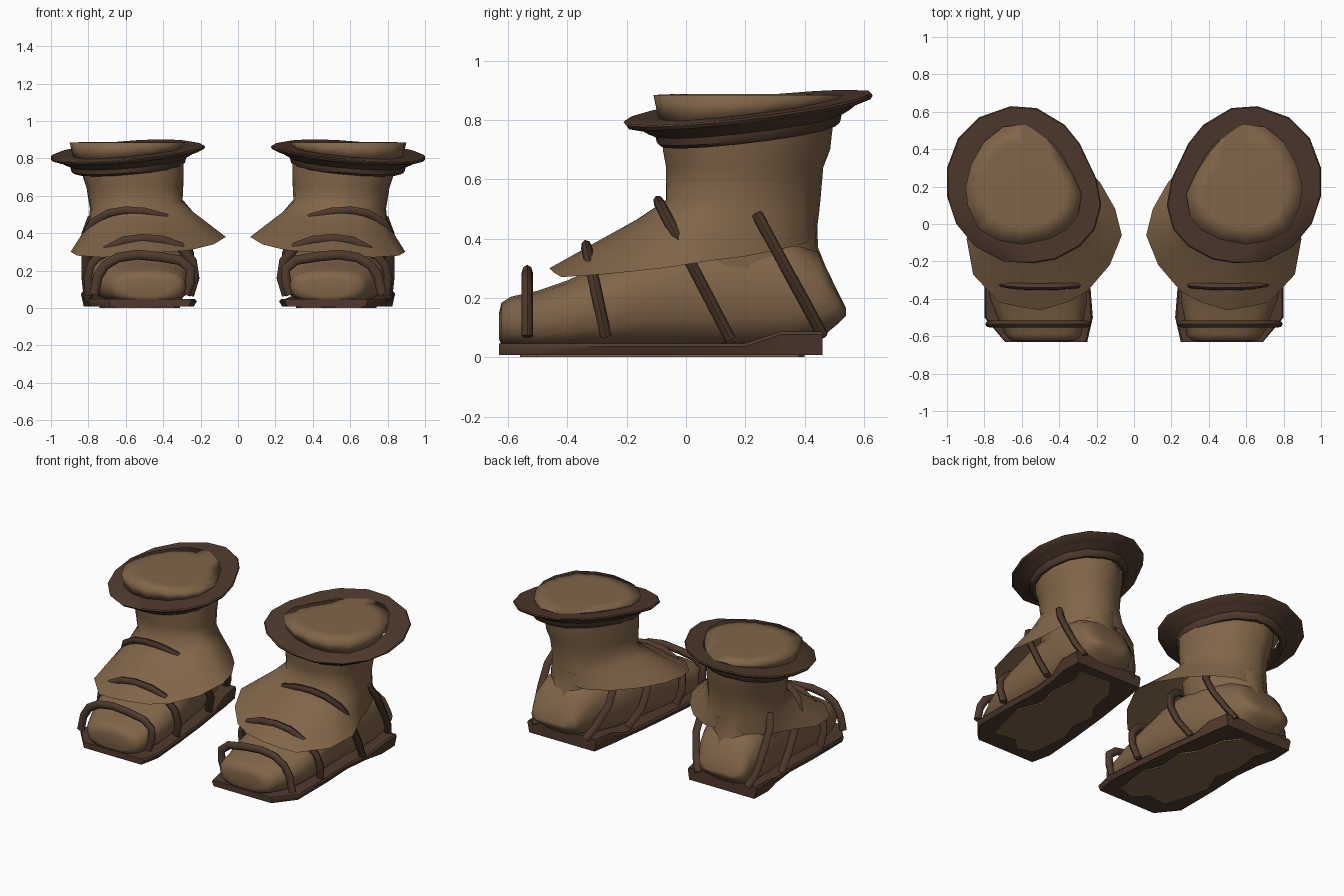
import bpy, bmesh, math
from mathutils import Vector

if "Cube" in bpy.data.objects:
    bpy.data.objects.remove(bpy.data.objects["Cube"])


def material(name, colour):
    m = bpy.data.materials.new(name)
    m.diffuse_color = (*colour, 1)
    m.use_nodes = True
    m.node_tree.nodes["Principled BSDF"].inputs["Base Color"].default_value = m.diffuse_color
    return m


TAN = material("tan_leather", (0.218, 0.130, 0.066))
DARK = material("dark_leather", (0.079, 0.042, 0.026))


def loft(name, rings, mat, caps=True, angle=40):
    """Skin a list of equal-length rings, mirrored to make the pair."""
    bm = bmesh.new()
    rows = [[bm.verts.new(p) for p in r] for r in rings]
    n = len(rows[0])
    for a, b in zip(rows, rows[1:]):
        for i in range(n):
            j = (i + 1) % n
            bm.faces.new((a[i], a[j], b[j], b[i]))
    if caps:
        bm.faces.new(rows[0][::-1])
        bm.faces.new(rows[-1])
    bmesh.ops.recalc_face_normals(bm, faces=bm.faces)
    me = bpy.data.meshes.new(name)
    bm.to_mesh(me)
    bm.free()
    me.materials.append(mat)
    ob = bpy.data.objects.new(name, me)
    bpy.context.collection.objects.link(ob)
    bpy.ops.object.select_all(action='DESELECT')
    ob.select_set(True)
    bpy.context.view_layer.objects.active = ob
    bpy.ops.object.shade_smooth_by_angle(angle=math.radians(angle))
    mod = ob.modifiers.new("pair", 'MIRROR')
    mod.use_mirror_merge = False
    return ob


# Outlines seen from above
LID = [(.28, .16), (.30, .04), (.36, -.03), (.45, -.08), (.60, -.11), (.72, -.09),
       (.83, -.03), (.89, .10), (.90, .20), (.87, .32), (.80, .44), (.70, .52),
       (.58, .53), (.49, .48), (.40, .38), (.33, .27)]
BRIM = [(.66, .63), (.52, .62), (.37, .53), (.29, .43), (.20, .24), (.175, .10),
        (.21, -.03), (.29, -.12), (.42, -.19), (.54, -.21), (.70, -.20), (.85, -.12),
        (.95, 0), (1, .15), (1, .30), (.94, .46), (.83, .57)]
SOLE = [(.25, -.63), (.69, -.63), (.80, -.50), (.80, -.20), (.79, .03), (.81, .2),
        (.84, .32), (.835, .46), (.335, .46), (.31, .32), (.295, .2), (.27, .03),
        (.24, -.25), (.22, -.50)]
CX, CY = .56, .19   # ankle axis


def fit(outline, x0, x1, y0, y1):
    """Stretch the lid outline into a bounding box."""
    return [(x0 + (x - .28) / .62 * (x1 - x0), y0 + (y + .11) / .64 * (y1 - y0))
            for x, y in outline]


def scaled(outline, s, cx, cy):
    return [(cx + (x - cx) * s, cy + (y - cy) * s) for x, y in outline]


def hit(outline, a):
    """Point where a ray from the ankle axis meets an outline."""
    dx, dy = math.cos(a), math.sin(a)
    for (x0, y0), (x1, y1) in zip(outline, outline[1:] + outline[:1]):
        ex, ey = x1 - x0, y1 - y0
        det = ex * dy - ey * dx
        if abs(det) < 1e-9:
            continue
        px, py = x0 - CX, y0 - CY
        r = (ex * py - ey * px) / det
        u = (dx * py - dy * px) / det
        if r > 0 and -1e-6 <= u <= 1 + 1e-6:
            return CX + r * dx, CY + r * dy
    return CX, CY


def tilt(x, y):
    """Height of the sloping cuff plane."""
    return .842 - .09 * (x - .6) + .12 * (y - .2)


# Foot: y, left, right, bottom, top
rings = []
for y, x0, x1, z0, z1 in [(-.63, .37, .60, .06, .15), (-.622, .31, .66, .04, .185),
                          (-.59, .28, .69, .03, .205),
                          (-.5, .27, .73, .02, .225), (-.4, .25, .77, .02, .26),
                          (-.25, .25, .79, .02, .33), (-.1, .26, .79, .02, .40),
                          (.05, .28, .79, .02, .43), (.2, .31, .80, .02, .43),
                          (.35, .37, .80, .03, .41), (.45, .41, .79, .06, .35),
                          (.51, .45, .77, .11, .225), (.54, .52, .71, .14, .165)]:
    ring = []
    for k in range(18):
        c, s = math.cos(k * math.tau / 18), math.sin(k * math.tau / 18)
        ring.append(((x0 + x1) / 2 + (x1 - x0) / 2 * math.copysign(abs(c) ** .75, c), y,
                     (z0 + z1) / 2 + (z1 - z0) / 2 * math.copysign(abs(s) ** .75, s)))
    rings.append(ring)
loft("foot", rings, TAN, angle=55)

# Lower ankle running from the shaft down into the heel
loft("ankle", [[(x, y, z) for x, y in fit(LID, *box)] for z, *box in
               [(.17, .41, .78, .0, .525), (.27, .36, .79, -.03, .485),
                (.37, .325, .795, -.05, .445), (.47, .31, .79, -.06, .442)]],
     TAN, caps=False)

# Shaft flowing into a skirt that flares on the inner side and over the toes
HEM = [(.50, -.46, .30), (.36, -.42, .30), (.25, -.36, .31), (.13, -.22, .34),
       (.065, -.06, .38), (.10, .08, .38), (.18, .22, .38), (.30, .35, .38),
       (.43, .425, .38), (.59, .435, .385), (.70, .405, .385), (.775, .30, .36),
       (.805, .20, .34), (.835, .08, .325), (.895, -.08, .30), (.86, -.27, .28),
       (.72, -.42, .27), (.60, -.445, .285)]
ANG = [math.atan2(y - CY, x - CX) for x, y, z in HEM]
rings = [[Vector((*hit(fit(LID, *box), a), z)) for a in ANG] for z, *box in
         [(.79, .285, .84, -.08, .50), (.70, .285, .83, -.08, .49),
          (.64, .288, .812, -.07, .467)]]
waist = []
for a in ANG:
    x, y = hit(fit(LID, .292, .795, -.07, .458), a)
    waist.append(Vector((x, y, .53 + .4 * max(0, .42 - x))))
rings.append(waist)
for t, sag in ((.25, .008), (.6, .004), (1, 0)):
    rings.append([p.lerp(Vector(h), t) - Vector((0, 0, sag)) for p, h in zip(waist, HEM)])
loft("shaft_and_skirt", rings, TAN, caps=False, angle=60)

# Cuff with wide brim, and the lid inside it
loft("cuff", [[(x, y, tilt(x, y) + dz) for x, y in scaled(BRIM, s, .585, .21)]
              for s, dz in [(.66, -.095), (.70, -.097), (.735, -.085), (.75, -.06),
                            (.82, -.045), (.86, -.033), (.98, -.018), (1, -.006),
                            (.985, 0), (.70, 0)]], DARK, caps=False)
lid_low = [(x, y, min(tilt(x, y) - .01, .87)) for x, y in scaled(LID, .94, .6, .2)]
loft("lid", [lid_low, [(x, y, .884) for x, y in LID],
             [(x, y, .888) for x, y in scaled(LID, .7, .6, .2)]], TAN, angle=130)


# Sole, undercut at the rim and thicker at the heel
def heel_lift(y):
    return .04 * min(1, max(0, (y - .2) / .12))


rings = []
for s, z, lift in [(.95, .008, 0), (1, .036, 1), (.97, .047, 1)]:
    rings.append([(.54 + (x - .54) * s, y, z + lift * heel_lift(y)) for x, y in SOLE])
loft("sole", rings, DARK)

# Worn patch under the sole
PATCH = [(.34, -.52), (.45, -.56), (.52, -.48), (.66, -.50), (.70, -.36), (.74, -.2),
         (.68, -.05), (.72, .1), (.70, .28), (.74, .38), (.52, .40), (.44, .3),
         (.41, .12), (.34, .02), (.36, -.15), (.31, -.28)]
loft("sole_patch", [[(x, y, z) for x, y in PATCH] for z in (0.0, .008)], TAN)


def strap(name, base, peak, path, r=.019, depth=.026):
    """Hoop over the foot in a leaning plane; path is (x, fraction of rise)."""
    by, bz = base
    py, pz = peak
    pts = [Vector((x, by + (py - by) * t, bz + (pz - bz) * t)) for x, t in path]
    lean = Vector((0, py - by, pz - bz)).normalized()
    side = Vector((1, 0, 0)).cross(lean)
    rings = []
    for i, p in enumerate(pts):
        d = (pts[min(i + 1, len(pts) - 1)] - pts[max(i - 1, 0)]).normalized()
        out = d.cross(side)
        rings.append([p + out * depth * math.cos(k * math.tau / 8)
                      + side * r * math.sin(k * math.tau / 8) for k in range(8)])
    loft(name, rings, DARK, angle=50)


strap("toe_strap", (-.535, .07), (-.535, .285),
      [(.28, 0), (.255, .35), (.255, .65), (.31, .86), (.42, .95), (.54, 1),
       (.64, .93), (.71, .74), (.75, .45), (.77, 0)])
strap("instep_strap", (-.27, .07), (-.335, .370),
      [(.26, 0), (.232, .3), (.245, .60), (.31, .86), (.40, .97), (.51, 1),
       (.61, .96), (.70, .80), (.78, .55), (.80, .3), (.79, 0)])
strap("ankle_strap", (.15, .06), (-.09, .52),
      [(.32, 0), (.26, .25), (.26, .5), (.31, .75), (.39, .92), (.50, .985),
       (.60, 1), (.69, .97), (.775, .86), (.81, .72), (.812, .5), (.812, .25), (.80, 0)])
strap("heel_strap_outer", (.46, .075), (.24, .48),
      [(.77, 0), (.80, .2), (.81, .5), (.81, .8), (.78, 1)])
strap("heel_strap_inner", (.46, .075), (.24, .48),
      [(.41, 0), (.365, .2), (.32, .5), (.32, .8), (.37, 1)])
